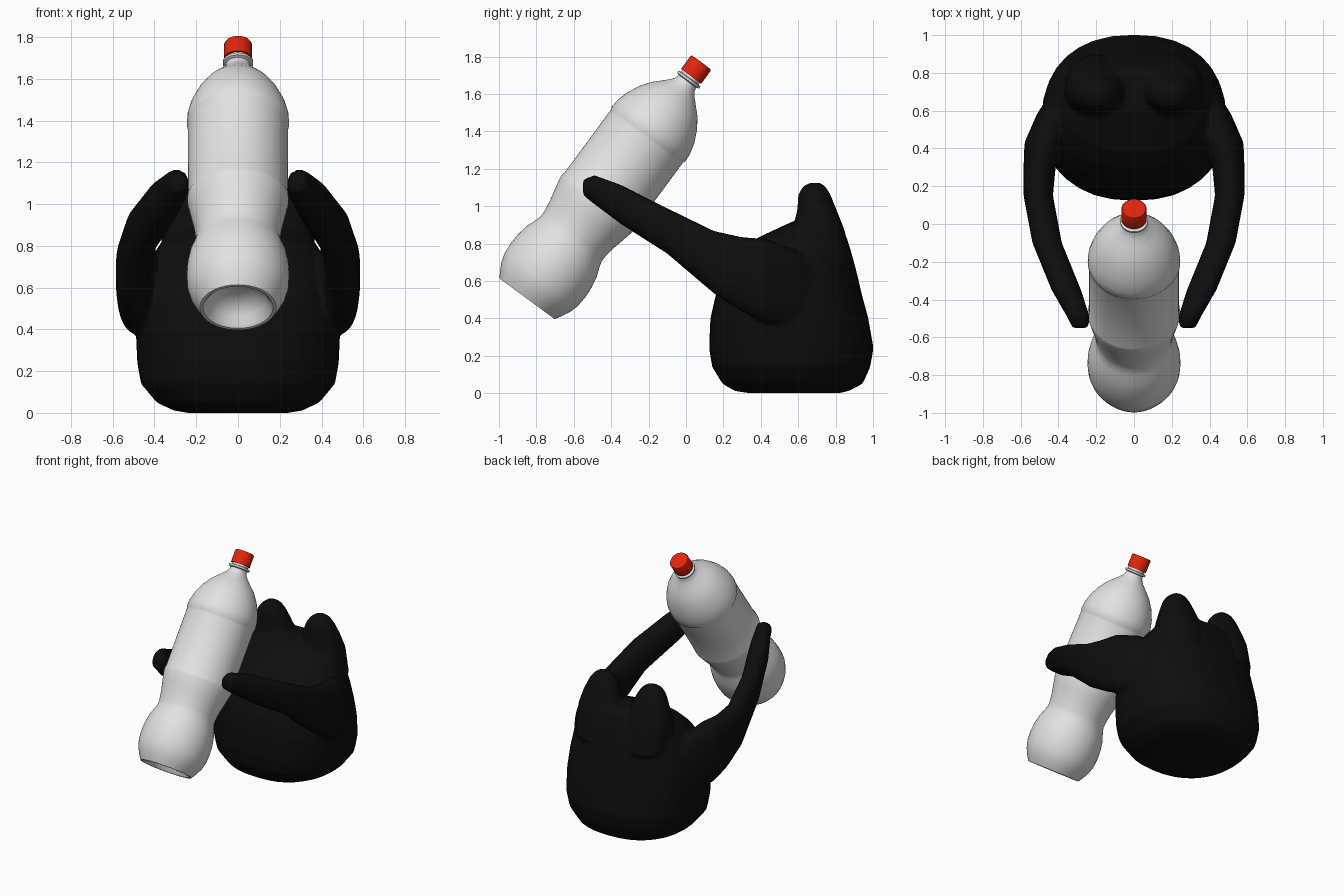
import bpy, bmesh, math
from mathutils import Matrix, Vector


def material(name, rgb):
    m = bpy.data.materials.new(name)
    m.diffuse_color = (*rgb, 1)
    return m


BLACK = material("black", (0.004, 0.004, 0.004))
WHITE = material("white", (0.76, 0.76, 0.76))
RED = material("red", (0.75, 0.018, 0.004))


def finish(bm, name, mat, angle=40):
    bmesh.ops.recalc_face_normals(bm, faces=bm.faces)
    me = bpy.data.meshes.new(name)
    bm.to_mesh(me)
    bm.free()
    ob = bpy.data.objects.new(name, me)
    bpy.context.collection.objects.link(ob)
    me.materials.append(mat)
    bpy.ops.object.select_all(action='DESELECT')
    ob.select_set(True)
    bpy.context.view_layer.objects.active = ob
    bpy.ops.object.shade_smooth_by_angle(angle=math.radians(angle))
    return ob


def bridge(bm, rows):
    n = len(rows[0])
    for a, b in zip(rows, rows[1:]):
        for i in range(n):
            j = (i + 1) % n
            bm.faces.new((a[i], a[j], b[j], b[i]))
    bm.faces.new(rows[0])
    bm.faces.new(rows[-1])


def loft(bm, rings, power, sides=32):
    """Superelliptic rings given as (centre, half axis u, half axis v)."""
    def sp(v):
        return math.copysign(abs(v) ** (2 / power), v)
    rows = []
    for c, u, v in rings:
        angles = [2 * math.pi * i / sides for i in range(sides)]
        rows.append([bm.verts.new(Vector(c) + Vector(u) * sp(math.cos(t))
                                  + Vector(v) * sp(math.sin(t))) for t in angles])
    part = bmesh.new()
    part.free()
    bridge(bm, rows)


def lathe(name, profile, mat, sides=64):
    """Spin (radius, distance) points round the tilted bottle axis."""
    bm = bmesh.new()
    place = Matrix.Translation((0, -0.85, 0.505)) @ Matrix.Rotation(-math.atan2(0.594, 0.805), 4, 'X')
    rows = []
    for r, t in profile:
        rows.append([bm.verts.new(place @ Vector((r * math.cos(2 * math.pi * i / sides),
                                                  r * math.sin(2 * math.pi * i / sides), t)))
                     for i in range(sides)])
    bridge(bm, rows)
    return finish(bm, name, mat)


# Bottle with hollow base, waist, shoulder seam and neck ring
lathe("bottle", [
    (0.03, 0.10), (0.09, 0.09), (0.135, 0.05), (0.155, 0.012), (0.168, 0.0), (0.183, 0.0),
    (0.205, 0.035), (0.228, 0.08), (0.242, 0.13), (0.246, 0.19), (0.243, 0.25), (0.231, 0.315),
    (0.212, 0.365), (0.202, 0.40), (0.203, 0.43), (0.214, 0.50), (0.228, 0.56), (0.243, 0.63),
    (0.243, 0.65), (0.239, 0.66), (0.239, 1.07), (0.240, 1.085), (0.245, 1.095), (0.242, 1.14),
    (0.226, 1.20), (0.193, 1.27), (0.155, 1.325), (0.115, 1.365), (0.08, 1.40), (0.062, 1.425),
    (0.058, 1.445), (0.073, 1.45), (0.073, 1.462), (0.058, 1.465), (0.058, 1.485)], WHITE)

# Screw cap
lathe("bottle_cap", [(0.055, 1.478), (0.067, 1.478), (0.067, 1.562), (0.062, 1.57), (0.02, 1.571)], RED)

# Holder: rounded body, two ears and two gripping arms fused into one skin
bm = bmesh.new()
body = [  # z, front y, back y, half width
    (0.0, 0.34, 0.82, 0.24), (0.012, 0.26, 0.87, 0.31), (0.05, 0.195, 0.945, 0.39),
    (0.14, 0.14, 0.985, 0.465), (0.24, 0.123, 1.003, 0.483), (0.40, 0.13, 0.975, 0.49),
    (0.53, 0.16, 0.94, 0.48), (0.65, 0.22, 0.912, 0.45), (0.75, 0.29, 0.885, 0.41),
    (0.83, 0.38, 0.86, 0.36), (0.90, 0.53, 0.83, 0.28), (0.93, 0.60, 0.80, 0.18)]
loft(bm, [((0, (f + b) / 2, z), (w, 0, 0), (0, (b - f) / 2, 0)) for z, f, b, w in body], 2.3)

ear = [  # z, front y, back y, half width
    (0.68, 0.52, 0.90, 0.17), (0.88, 0.57, 0.845, 0.165), (0.98, 0.595, 0.805, 0.135),
    (1.06, 0.60, 0.773, 0.10), (1.10, 0.62, 0.75, 0.07), (1.125, 0.66, 0.72, 0.035)]
arm = [  # x, y, z, half width, half height
    (0.38, 0.70, 0.52, 0.06, 0.16), (0.43, 0.58, 0.56, 0.085, 0.21), (0.475, 0.43, 0.60, 0.105, 0.225),
    (0.50, 0.30, 0.635, 0.085, 0.20), (0.507, 0.15, 0.70, 0.078, 0.168), (0.46, -0.10, 0.867, 0.078, 0.122),
    (0.358, -0.35, 1.01, 0.078, 0.105), (0.295, -0.49, 1.088, 0.06, 0.078), (0.283, -0.55, 1.10, 0.042, 0.042)]
for s in (-1, 1):
    loft(bm, [((s * 0.2, (f + b) / 2, z), (w, 0, 0), (0, (b - f) / 2, 0)) for z, f, b, w in ear], 2.1)
    loft(bm, [((s * x, y, z), (w, 0, 0), (0, 0, h)) for x, y, z, w, h in arm], 2.4)
holder = finish(bm, "holder_body", BLACK)
skin = holder.modifiers.new("fuse", 'REMESH')
skin.mode = 'VOXEL'
skin.voxel_size = 0.014
skin.use_smooth_shade = True
soft = holder.modifiers.new("soften", 'SMOOTH')
soft.factor = 0.5
soft.iterations = 4
